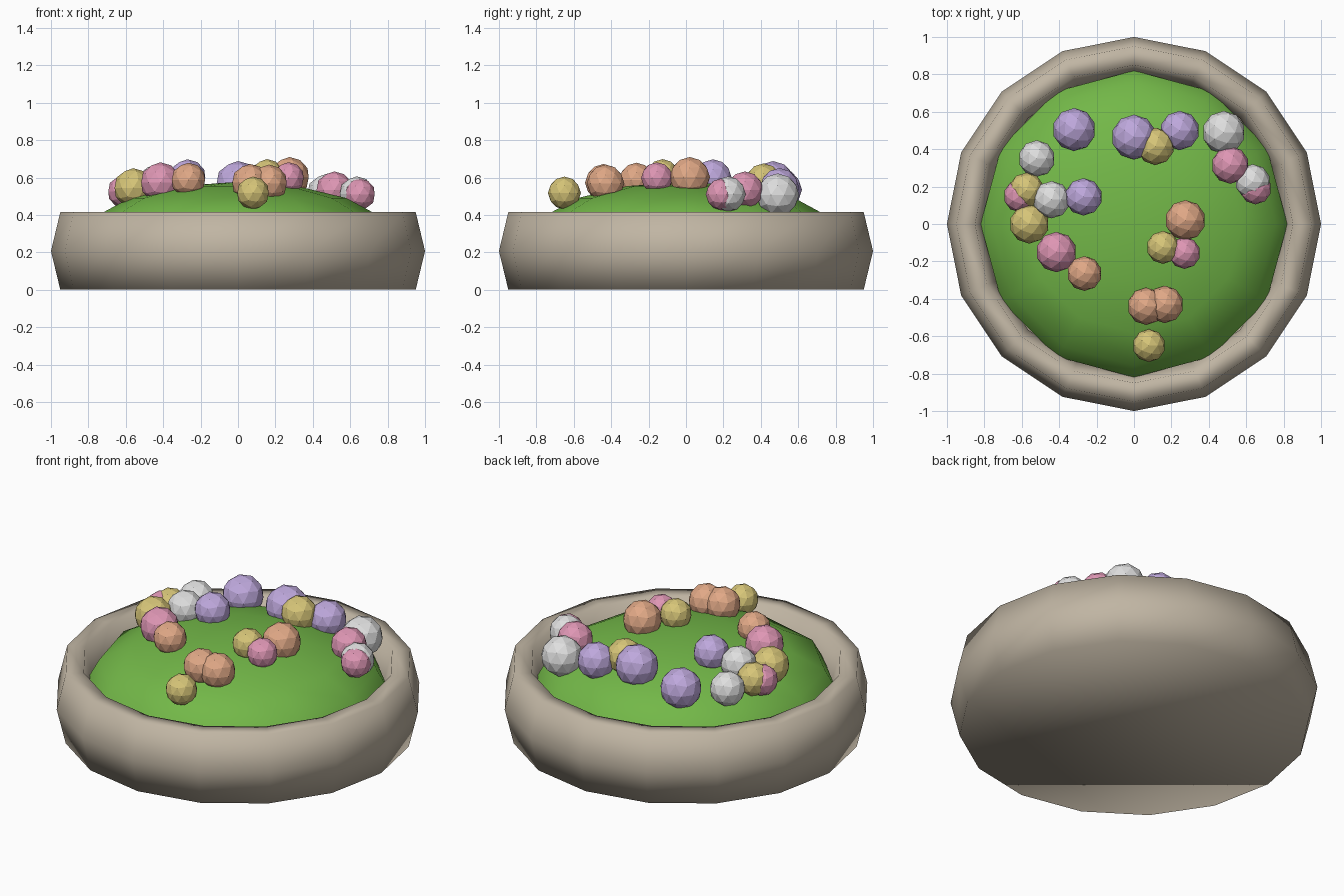
import bpy, bmesh, math

cube = bpy.data.objects.get("Cube")
if cube:
    bpy.data.objects.remove(cube, do_unlink=True)


def material(name, rgb):
    # colours are given as display values and converted to linear
    lin = [((c / 255 + 0.055) / 1.055) ** 2.4 for c in rgb] + [1.0]
    m = bpy.data.materials.new(name)
    m.use_nodes = True
    m.diffuse_color = lin
    m.node_tree.nodes["Principled BSDF"].inputs["Base Color"].default_value = lin
    return m


STONE = material("stone", (192, 181, 163))
GRASS = material("grass_green", (115, 184, 72))
PETALS = {
    "purple": material("petal_purple", (190, 168, 220)),
    "yellow": material("petal_yellow", (214, 197, 120)),
    "pink": material("petal_pink", (222, 150, 180)),
    "orange": material("petal_orange", (224, 168, 134)),
    "white": material("petal_white", (222, 222, 222)),
}


def add_object(name, bm, mat, smooth, location=(0, 0, 0)):
    bmesh.ops.recalc_face_normals(bm, faces=bm.faces)
    for f in bm.faces:
        f.smooth = smooth
    mesh = bpy.data.meshes.new(name)
    bm.to_mesh(mesh)
    bm.free()
    mesh.materials.append(mat)
    ob = bpy.data.objects.new(name, mesh)
    ob.location = location
    bpy.context.collection.objects.link(ob)
    return ob


# Planter: sixteen-sided turned profile, closed below and inside
SIDES = 16
profile = [(0.95, 0), (1.0, 0.207), (0.95, 0.415), (0.85, 0.415), (0.8, 0.207), (0.8, 0.1)]
bm = bmesh.new()
rings = []
for r, z in profile:
    angles = [2 * math.pi * i / SIDES for i in range(SIDES)]
    rings.append([bm.verts.new((r * math.cos(a), r * math.sin(a), z)) for a in angles])
for low, high in zip(rings, rings[1:]):
    for i in range(SIDES):
        j = (i + 1) % SIDES
        bm.faces.new((low[i], low[j], high[j], high[i]))
bm.faces.new(rings[0])
bm.faces.new(rings[-1])
add_object("planter", bm, STONE, True)

# Grass mound: upper half of a flattened sphere
bm = bmesh.new()
bmesh.ops.create_uvsphere(bm, u_segments=12, v_segments=8, radius=1)
bmesh.ops.delete(bm, geom=[v for v in bm.verts if v.co.z < -0.01], context="VERTS")
bmesh.ops.scale(bm, vec=(0.82, 0.82, 0.297), verts=bm.verts)
add_object("grass_mound", bm, GRASS, True, (0, 0, 0.28))

# Flower heads: x, y and radius, grouped by colour
FLOWERS = {
    "purple": [(-0.32, 0.505, 0.115), (-0.27, 0.145, 0.1), (0, 0.465, 0.12), (0.245, 0.5, 0.105)],
    "yellow": [(0.115, 0.415, 0.1), (-0.575, 0.18, 0.095), (-0.56, 0, 0.105),
               (0.155, -0.125, 0.088), (0.08, -0.65, 0.088)],
    "pink": [(-0.61, 0.15, 0.088), (-0.415, -0.15, 0.108), (0.27, -0.155, 0.085),
             (0.515, 0.315, 0.1), (0.65, 0.19, 0.085)],
    "orange": [(0.275, 0.02, 0.108), (-0.265, -0.265, 0.093), (0.065, -0.44, 0.1), (0.165, -0.43, 0.1)],
    "white": [(0.48, 0.49, 0.115), (-0.52, 0.35, 0.098), (-0.44, 0.13, 0.1), (0.635, 0.225, 0.095)],
}
for colour, heads in FLOWERS.items():
    for n, (x, y, r) in enumerate(heads, 1):
        bm = bmesh.new()
        bmesh.ops.create_icosphere(bm, subdivisions=2, radius=r)
        height = 0.62 - 0.24 * (x * x + y * y)
        add_object(f"{colour}_flower_{n}", bm, PETALS[colour], False, (x, y, height))
